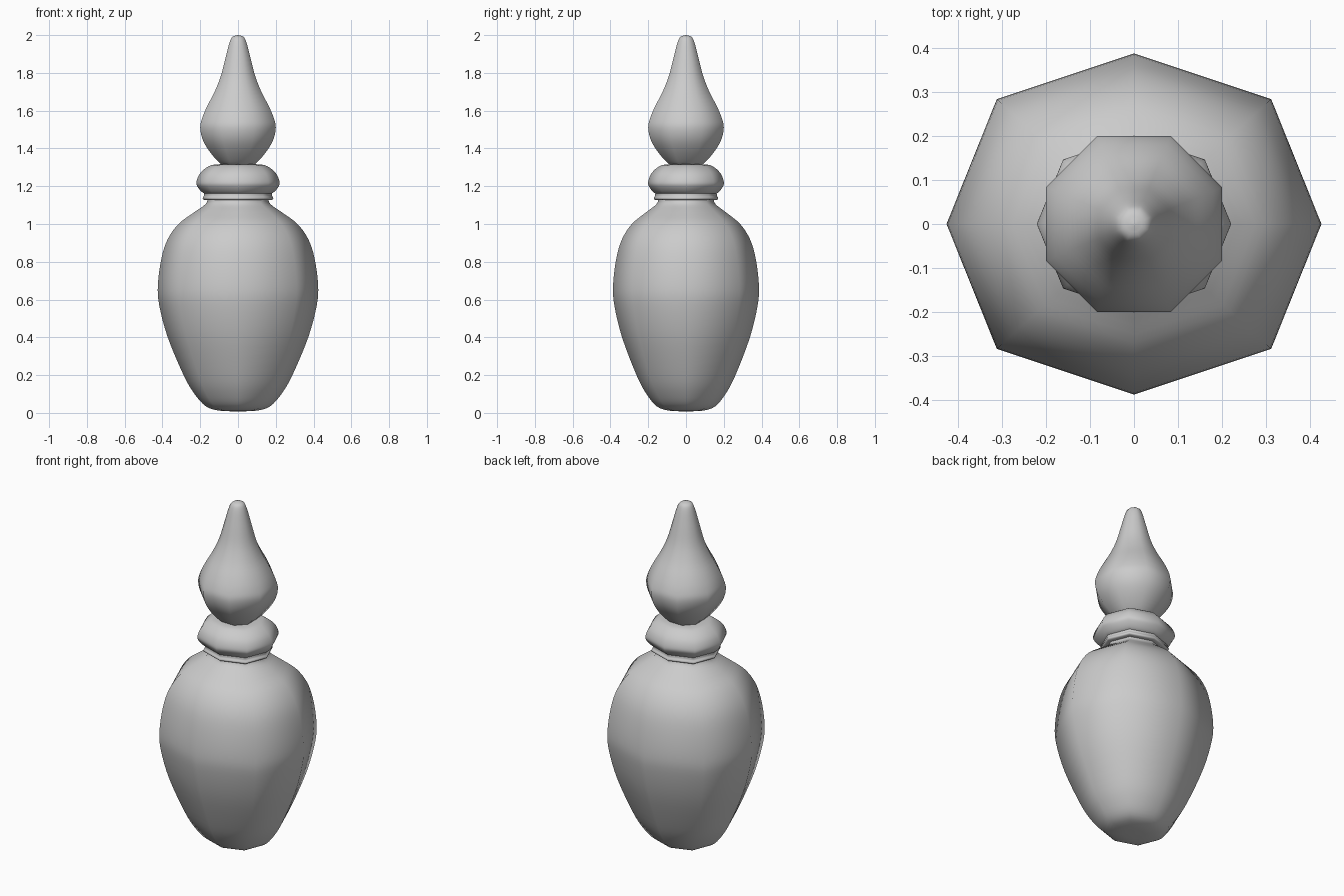
import bpy, math
from mathutils import Vector

if "Cube" in bpy.data.objects:
    bpy.data.objects.remove(bpy.data.objects["Cube"])

SIDES = 8


def smooth_profile(pts, steps=4):
    """Catmull-Rom curve through (radius, height) points."""
    p = [Vector(q) for q in pts]
    p = [2 * p[0] - p[1]] + p + [2 * p[-1] - p[-2]]
    out = []
    for a, b, c, d in zip(p, p[1:], p[2:], p[3:]):
        for i in range(steps):
            t = i / steps
            q = 0.5 * (2 * b + (c - a) * t + (2 * a - 5 * b + 4 * c - d) * t * t
                       + (3 * b - a - 3 * c + d) * t ** 3)
            out.append((max(q.x, 0.002), q.y))
    return out + [tuple(p[-2])]


def lathe(name, pts, depth=1.0, diagonal=1.0, turn=0.0):
    """Turn a profile into a closed eight-sided form, squashed in y by depth."""
    prof = smooth_profile(pts)
    verts, faces = [], []
    for r, z in prof:
        for i in range(SIDES):
            a = turn + 2 * math.pi * i / SIDES
            k = r * (diagonal if i % 2 else 1.0)
            verts.append((k * math.cos(a), k * depth * math.sin(a), z))
    for j in range(len(prof) - 1):
        for i in range(SIDES):
            n = (i + 1) % SIDES
            faces.append((j * SIDES + i, j * SIDES + n,
                          (j + 1) * SIDES + n, (j + 1) * SIDES + i))
    last = (len(prof) - 1) * SIDES
    faces.append(tuple(reversed(range(SIDES))))
    faces.append(tuple(range(last, last + SIDES)))
    mesh = bpy.data.meshes.new(name)
    mesh.from_pydata(verts, [], faces)
    mesh.update()
    obj = bpy.data.objects.new(name, mesh)
    bpy.context.collection.objects.link(obj)
    for f in mesh.polygons:
        f.use_smooth = True
    return obj


# Egg-shaped bottle body with shoulder and neck
lathe("bottle_body", [
    (0.01, 0.008), (0.1, 0.012), (0.17, 0.035), (0.23, 0.1), (0.288, 0.2),
    (0.372, 0.4), (0.417, 0.57), (0.424, 0.68), (0.405, 0.82), (0.372, 0.92),
    (0.315, 1.0), (0.235, 1.06), (0.172, 1.105), (0.158, 1.14)],
    depth=0.91, diagonal=1.035)

# Thin ring under the collar
lathe("neck_ring", [
    (0.15, 1.125), (0.18, 1.128), (0.187, 1.137), (0.18, 1.15),
    (0.176, 1.165), (0.15, 1.17)], depth=0.91, diagonal=1.035)

# Rounded collar
lathe("collar", [
    (0.15, 1.155), (0.185, 1.165), (0.213, 1.195), (0.22, 1.222),
    (0.203, 1.265), (0.165, 1.3), (0.12, 1.315), (0.01, 1.317)],
    depth=0.91, diagonal=1.03)

# Teardrop stopper with flat sides facing the axes
k = 1 / math.cos(math.pi / SIDES)
lathe("stopper", [(r * k, z) for r, z in [
    (0.01, 1.3), (0.07, 1.308), (0.105, 1.33), (0.155, 1.39), (0.188, 1.45),
    (0.2, 1.51), (0.19, 1.56), (0.165, 1.62), (0.124, 1.7), (0.092, 1.78),
    (0.066, 1.88), (0.045, 1.96), (0.03, 1.99), (0.004, 2.0)]],
    turn=math.pi / SIDES)
